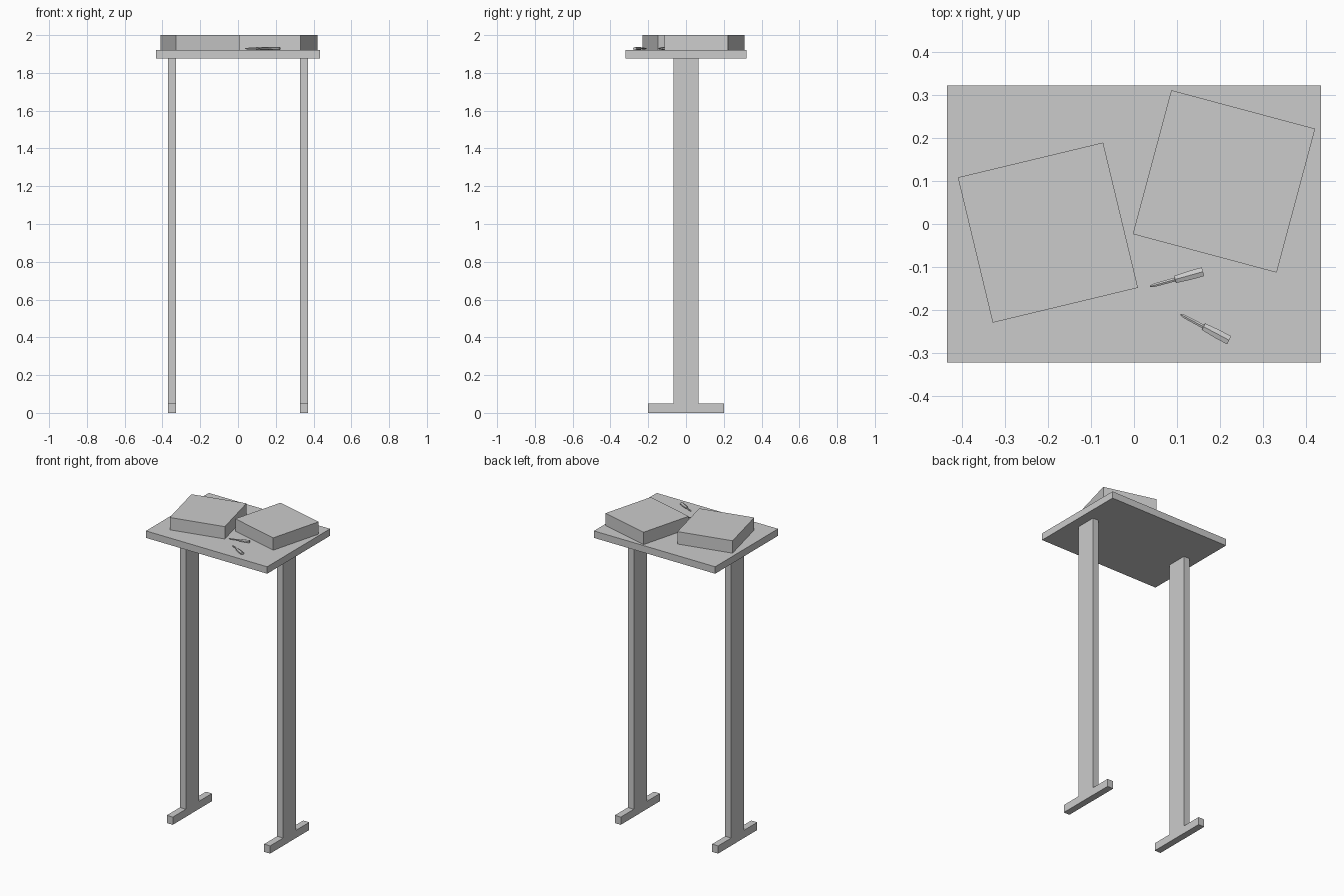
import bpy, bmesh, math
from mathutils import Matrix

if "Cube" in bpy.data.objects:
    bpy.data.objects.remove(bpy.data.objects["Cube"])


def finish(name, bm, matrix=None):
    bmesh.ops.recalc_face_normals(bm, faces=bm.faces[:])
    me = bpy.data.meshes.new(name)
    bm.to_mesh(me)
    bm.free()
    ob = bpy.data.objects.new(name, me)
    if matrix:
        ob.matrix_world = matrix
    bpy.context.collection.objects.link(ob)
    return ob


def box(name, centre, size, angle=0):
    bm = bmesh.new()
    bmesh.ops.create_cube(bm, size=1)
    bmesh.ops.scale(bm, vec=size, verts=bm.verts[:])
    return finish(name, bm, Matrix.Translation(centre) @ Matrix.Rotation(math.radians(angle), 4, 'Z'))


def leg(name, x, thick=0.043):
    # inverted T outline in y, z extruded along x
    half = [(0.2, 0), (0.2, 0.05), (0.067, 0.05), (0.067, 1.875)]
    outline = half + [(-y, z) for y, z in reversed(half)]
    bm = bmesh.new()
    face = bm.faces.new([bm.verts.new((x - thick / 2, y, z)) for y, z in outline])
    ext = bmesh.ops.extrude_face_region(bm, geom=[face])
    moved = [v for v in ext['geom'] if isinstance(v, bmesh.types.BMVert)]
    bmesh.ops.translate(bm, vec=(thick, 0, 0), verts=moved)
    return finish(name, bm)


def pen(name, tip, angle, sides=6):
    # stations along the pen: distance, half width, half height
    stations = [(0, 0.0015, 0.001), (0.010, 0.004, 0.004), (0.060, 0.0045, 0.0045),
                (0.061, 0.0085, 0.007), (0.095, 0.0105, 0.008), (0.128, 0.0105, 0.008)]
    bm = bmesh.new()
    rings = []
    for d, w, h in stations:
        ring = []
        for i in range(sides):
            a = 2 * math.pi * (i + 0.5) / sides
            ring.append(bm.verts.new((d, w * math.cos(a) / math.cos(math.pi / sides), h * math.sin(a))))
        rings.append(ring)
    for r, s in zip(rings, rings[1:]):
        for i in range(sides):
            j = (i + 1) % sides
            bm.faces.new((r[i], r[j], s[j], s[i]))
    bm.faces.new(rings[0])
    bm.faces.new(rings[-1])
    return finish(name, bm, Matrix.Translation((*tip, 1.929)) @ Matrix.Rotation(math.radians(angle), 4, 'Z'))


# table
box("table_top", (0, 0, 1.8975), (0.868, 0.643, 0.045))
leg("left_leg", -0.3485)
leg("right_leg", 0.3485)

# stacks on the table
box("left_stack", (-0.2, -0.02, 1.96), (0.347, 0.347, 0.08), 13.5)
box("right_stack", (0.209, 0.099, 1.96), (0.346, 0.346, 0.08), -15)

# pens
pen("pen_a", (0.037, -0.145), 15.5)
pen("pen_b", (0.108, -0.21), -28)
